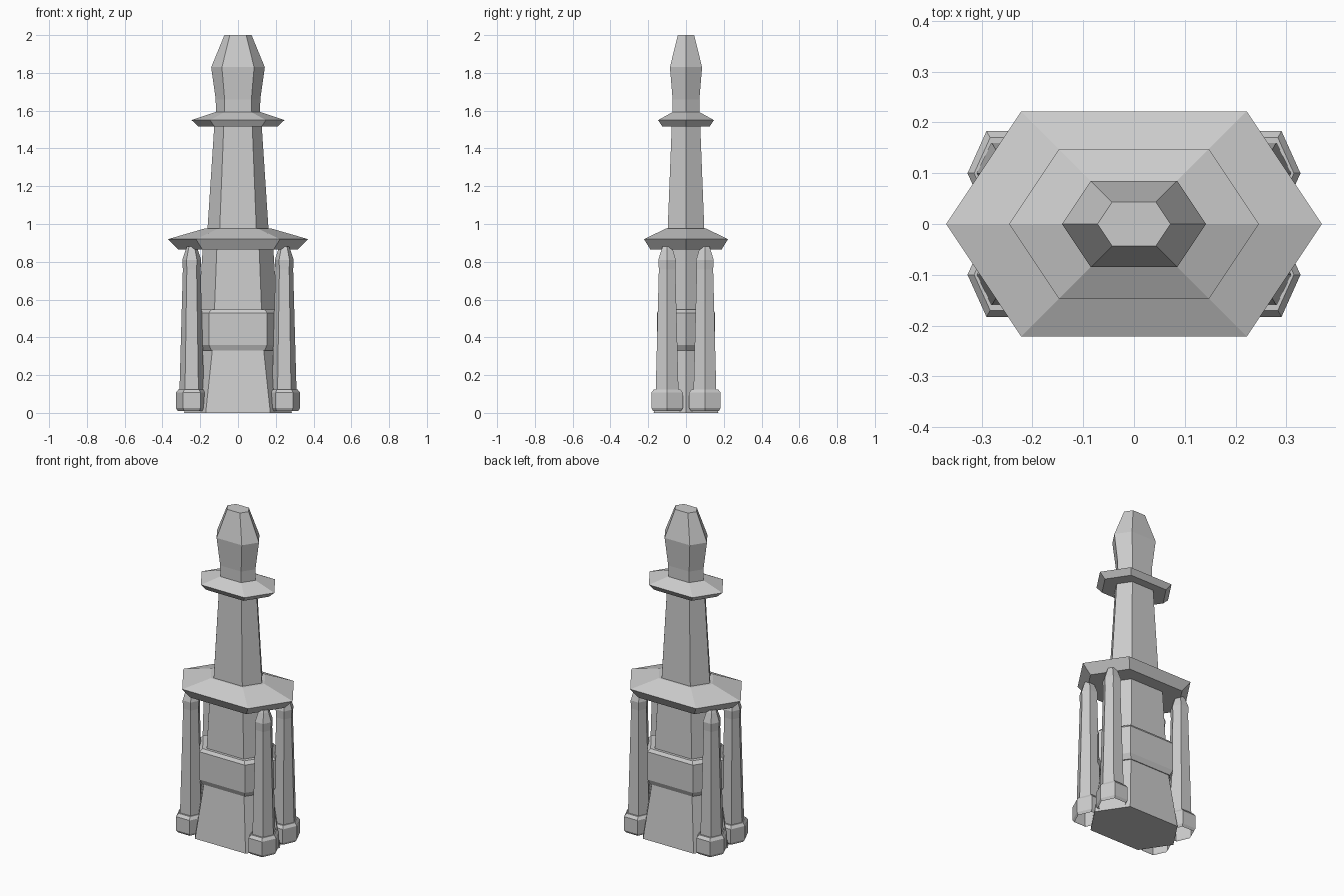
import bpy

cube = bpy.data.objects.get("Cube")
if cube:
    bpy.data.objects.remove(cube)

stone = bpy.data.materials.new("grey_stone")
stone.use_nodes = True
GREY = (0.6, 0.6, 0.6, 1)
stone.diffuse_color = GREY
stone.node_tree.nodes["Principled BSDF"].inputs["Base Color"].default_value = GREY


def hex_tower(name, profile, flat, depth, centre=(0, 0), bottom=True):
    """Stack hexagonal rings given as (z, half width); points face +x and -x."""
    outline = [(1, 0), (flat, depth), (-flat, depth),
               (-1, 0), (-flat, -depth), (flat, -depth)]
    verts = [(centre[0] + u * r, centre[1] + v * r, z)
             for z, r in profile for u, v in outline]
    faces = []
    for ring in range(len(profile) - 1):
        a, b = ring * 6, ring * 6 + 6
        for i in range(6):
            j = (i + 1) % 6
            faces.append((a + i, a + j, b + j, b + i))
    last = len(verts) - 6
    faces.append(tuple(range(last, last + 6)))
    if bottom:
        faces.append(tuple(reversed(range(6))))
    mesh = bpy.data.meshes.new(name)
    mesh.from_pydata(verts, [], faces)
    mesh.materials.append(stone)
    obj = bpy.data.objects.new(name, mesh)
    bpy.context.collection.objects.link(obj)
    return obj


# Central shaft and its collars, all sharing one stretched hexagon
central_parts = {
    "lower_shaft": [(0, 0.285), (0.34, 0.225), (0.54, 0.208), (0.9, 0.185)],
    "waist_band": [(0.33, 0.235), (0.36, 0.256), (0.53, 0.256), (0.548, 0.235)],
    "main_platform": [(0.865, 0.315), (0.92, 0.37), (0.975, 0.18)],
    "upper_shaft": [(0.95, 0.163), (1.53, 0.125)],
    "upper_ledge": [(1.517, 0.21), (1.55, 0.246), (1.592, 0.12)],
    "finial": [(1.57, 0.117), (1.66, 0.118), (1.83, 0.142), (2.0, 0.072)],
}
for name, profile in central_parts.items():
    hex_tower(name, profile, 0.6, 0.6)

# Four corner pillars with hollow feet
for side, sx in (("left", 1), ("right", -1)):
    for end, sy in (("front", -1), ("back", 1)):
        spot = (sx * 0.245, sy * 0.1)
        hex_tower(f"{end}_{side}_pillar",
                  [(0.11, 0.065), (0.76, 0.047), (0.81, 0.05), (0.865, 0.032), (0.88, 0.025)],
                  0.55, 0.93, spot, bottom=False)
        hex_tower(f"{end}_{side}_foot",
                  [(0.01, 0.074), (0.025, 0.083), (0.108, 0.083), (0.125, 0.07)],
                  0.55, 1.0, spot, bottom=False)
